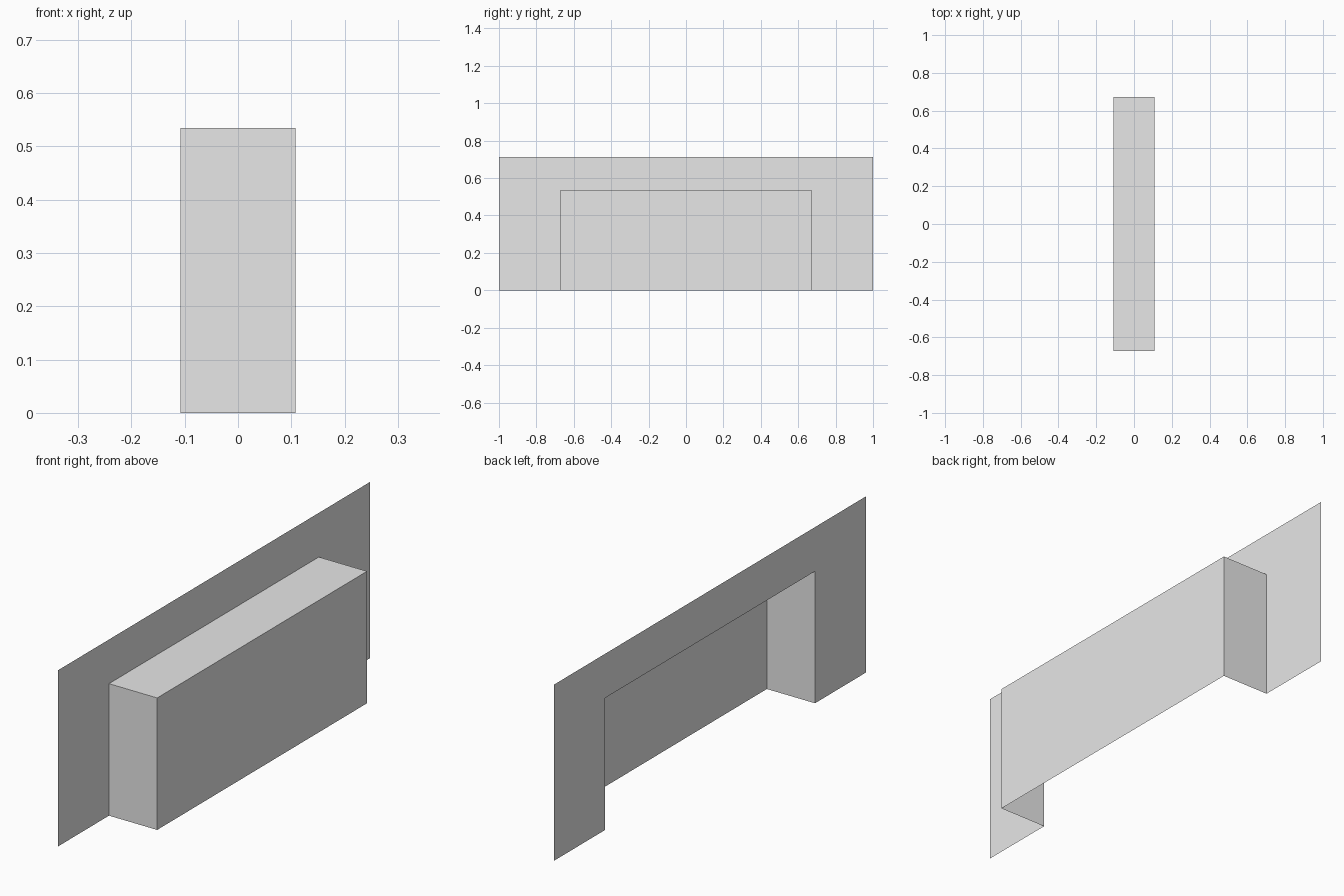
import bpy

cube = bpy.data.objects.get("Cube")
if cube:
    bpy.data.objects.remove(cube, do_unlink=True)

# Main dimensions
X = 0.108              # half depth
WALL_Y, WALL_Z = 1.0, 0.714
BOX_Y, BOX_Z = 0.672, 0.535

grey = bpy.data.materials.new("light_grey")
grey.use_nodes = True
colour = (0.8, 0.8, 0.8, 1)
grey.diffuse_color = colour
grey.node_tree.nodes["Principled BSDF"].inputs["Base Color"].default_value = colour


def arch(x, y, z):
    """Four corners of an upside-down U at depth x."""
    return [(x, -y, 0), (x, -y, z), (x, y, z), (x, y, 0)]


def sheet(name, verts, faces):
    mesh = bpy.data.meshes.new(name)
    mesh.from_pydata(verts, [], faces)
    mesh.materials.append(grey)
    obj = bpy.data.objects.new(name, mesh)
    bpy.context.collection.objects.link(obj)
    return obj


# Strips joining one arch to the next
strips = [(i, i + 1, i + 5, i + 4) for i in range(3)]

# Flat wall around the opening
sheet("back_wall", arch(-X, BOX_Y, BOX_Z) + arch(-X, WALL_Y, WALL_Z),
      [f[::-1] for f in strips])

# Hollow box, open at the back and the bottom: ends, top and face panel
sheet("projecting_box", arch(-X, BOX_Y, BOX_Z) + arch(X, BOX_Y, BOX_Z),
      [f[::-1] for f in strips] + [(4, 7, 6, 5)])
